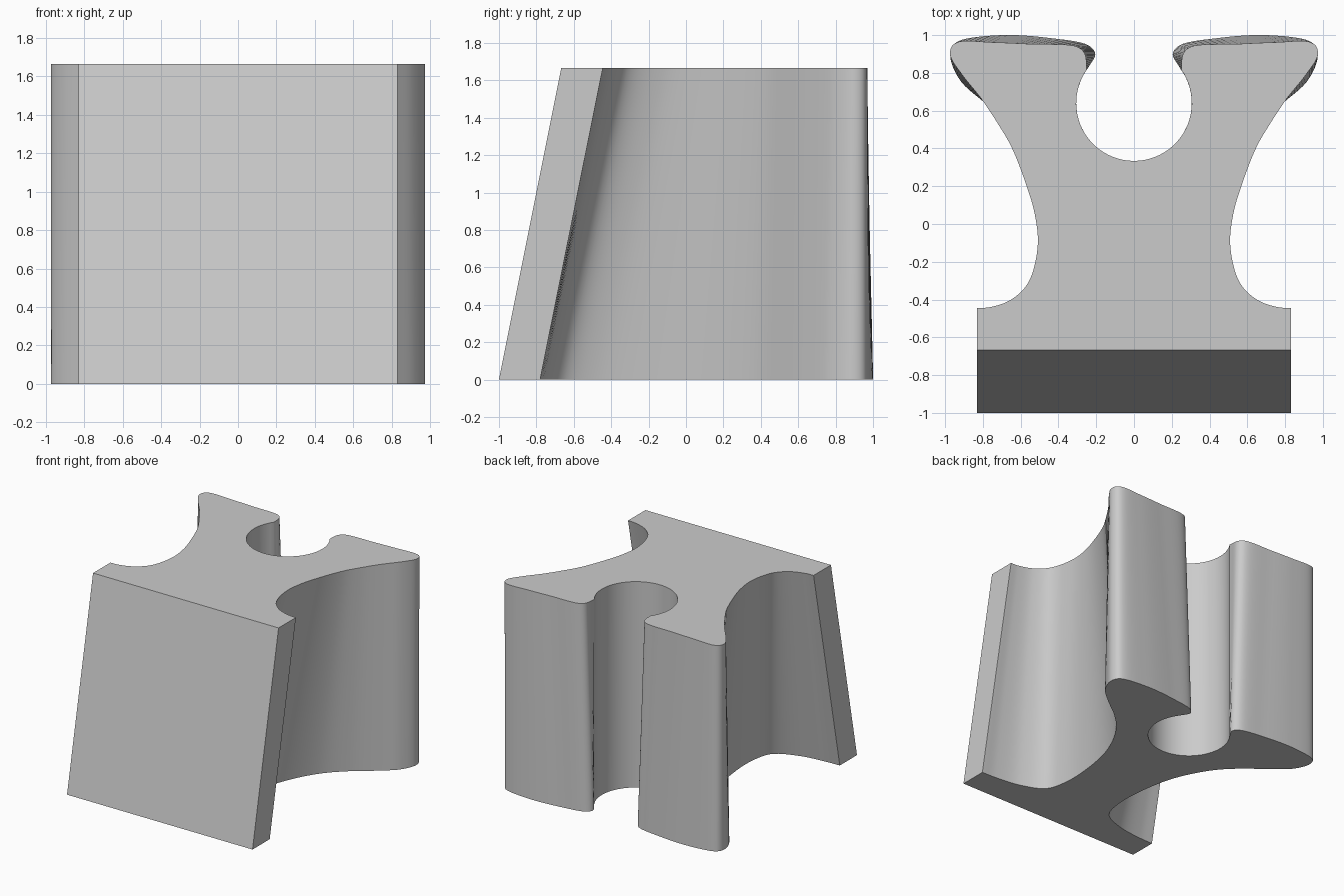
import bpy, bmesh, math
from mathutils import Vector

if "Cube" in bpy.data.objects:
    bpy.data.objects.remove(bpy.data.objects["Cube"])

HEIGHT = 1.665
HOLE_Y, HOLE_R = 0.64, 0.306

# right-hand outline from shoulder to wing tip to lip, at the bottom and the top
BOTTOM = [(.83, -.78), (.70, -.775), (.49, -.745), (.31, -.66), (.258, -.50), (.265, -.22),
          (.33, .08), (.47, .35), (.62, .51), (.80, .65), (.92, .76), (.972, .88),
          (.96, .94), (.925, .97), (.70, 1.0), (.45, .985), (.24, .945), (.205, .90), (.243, .826)]
TOP = [(.83, -.445), (.76, -.44), (.65, -.40), (.56, -.31), (.51, -.12), (.525, .05),
       (.575, .22), (.65, .41), (.72, .53), (.81, .665), (.91, .79), (.972, .89),
       (.965, .94), (.925, .965), (.75, .962), (.55, .953), (.30, .938), (.26, .90), (.25, .816)]


def smooth(points, steps=8):
    """Centripetal Catmull-Rom curve through the points."""
    p = [Vector(q) for q in points]
    p = [2 * p[0] - p[1]] + p + [2 * p[-1] - p[-2]]
    out = []
    for i in range(1, len(p) - 2):
        a, b, c, d = p[i - 1:i + 3]
        t1 = (b - a).length ** .5
        t2 = t1 + (c - b).length ** .5
        t3 = t2 + (d - c).length ** .5
        for s in range(steps):
            t = t1 + (t2 - t1) * s / steps
            a1 = a.lerp(b, t / t1)
            a2 = b.lerp(c, (t - t1) / (t2 - t1))
            a3 = c.lerp(d, (t - t2) / (t3 - t2))
            out.append(a1.lerp(a2, t / t2).lerp(a2.lerp(a3, (t - t1) / (t3 - t1)), (t - t1) / (t2 - t1)))
    return out + [p[-2]]


def section(points, front):
    """Full closed outline: front plate, wing curve, round slot, then mirrored."""
    half = [Vector((.83, front))] + smooth(points)
    end = half[-1]
    a0 = math.atan2(end.y - HOLE_Y, end.x)
    for k in range(1, 25):
        a = a0 + (-math.pi / 2 - a0) * k / 24
        half.append(Vector((HOLE_R * math.cos(a), HOLE_Y + HOLE_R * math.sin(a))))
    half[-1].x = 0
    return half + [Vector((-v.x, v.y)) for v in reversed(half[:-1])]


# flared rail block lofted between the two outlines
bm = bmesh.new()
low = [bm.verts.new((v.x, v.y, 0)) for v in section(BOTTOM, -1.0)]
high = [bm.verts.new((v.x, v.y, HEIGHT)) for v in section(TOP, -.667)]
n = len(low)
for i in range(n):
    j = (i + 1) % n
    bm.faces.new((low[i], low[j], high[j], high[i]))
bm.faces.new(low[::-1])
bm.faces.new(high)
bmesh.ops.recalc_face_normals(bm, faces=bm.faces)
mesh = bpy.data.meshes.new("rail_block")
bm.to_mesh(mesh)
bm.free()
block = bpy.data.objects.new("rail_block", mesh)
bpy.context.collection.objects.link(block)
bpy.context.view_layer.objects.active = block
block.select_set(True)
bpy.ops.object.shade_smooth_by_angle(angle=math.radians(30))
